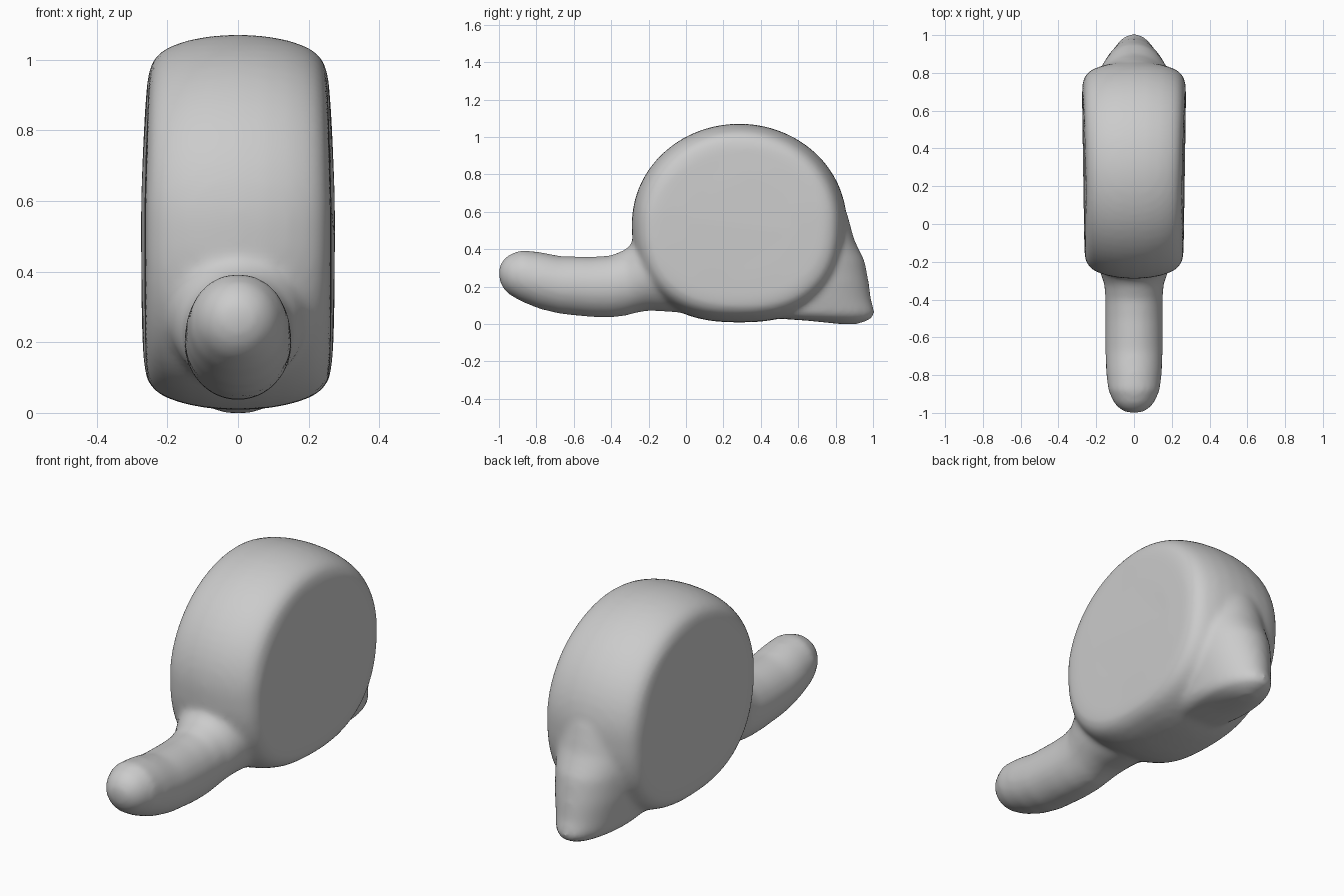
import bpy, bmesh
from math import sin, cos, tau, copysign

if "Cube" in bpy.data.objects:
    bpy.data.objects.remove(bpy.data.objects["Cube"])

SIDES = 64
bm = bmesh.new()


def loft(rings):
    """Skin a list of equal point rings and cap both ends."""
    loops = [[bm.verts.new(p) for p in ring] for ring in rings]
    for a, b in zip(loops, loops[1:]):
        for i in range(SIDES):
            j = (i + 1) % SIDES
            bm.faces.new((a[i], a[j], b[j], b[i]))
    bm.faces.new(loops[0][::-1])
    bm.faces.new(loops[-1])


def power(v, e):
    return copysign(abs(v) ** e, v)


angles = [tau * i / SIDES for i in range(SIDES)]


# Round shell: a crowned disc, squarer below, narrower on top, wider at the back
def shell_ring(x, scale):
    ring = []
    for a in angles:
        e = 1 if sin(a) > 0 else 0.82
        y = 0.285 + 0.575 * scale * power(cos(a), e)
        z = 0.54 + 0.532 * scale * power(sin(a), e)
        width = 1 + 0.09 * max(0, y - 0.2) - 0.1 * max(0, z - 0.6)
        ring.append((x * width, y, z))
    return ring


rim = [(0.265, 0.5), (0.262, 0.76), (0.255, 0.84), (0.235, 0.895),
       (0.205, 0.932), (0.15, 0.968), (0.08, 0.992)]
loft([shell_ring(-x, s) for x, s in rim] + [shell_ring(0, 1)]
     + [shell_ring(x, s) for x, s in reversed(rim)])

# Blunt head and neck: y, bottom, top, half width
neck = [(-1.0, 0.25, 0.30, 0.03), (-0.985, 0.20, 0.335, 0.07),
        (-0.95, 0.16, 0.37, 0.105), (-0.88, 0.12, 0.396, 0.137),
        (-0.78, 0.08, 0.385, 0.148), (-0.67, 0.054, 0.363, 0.152),
        (-0.5, 0.037, 0.36, 0.152), (-0.4, 0.035, 0.367, 0.152),
        (-0.32, 0.045, 0.40, 0.157), (-0.27, 0.06, 0.45, 0.175),
        (-0.2, 0.072, 0.5, 0.2), (0.0, 0.06, 0.5, 0.2)]
loft([[(w * cos(a), y, (lo + hi) / 2 + (hi - lo) / 2 * sin(a))
       for a in angles] for y, lo, hi, w in neck])

# Broad tail tapering out of the back of the shell: z, front, back, half width
tail = [(0.0, 0.82, 0.92, 0.04), (0.018, 0.65, 0.97, 0.09),
        (0.035, 0.4, 1.0, 0.14), (0.06, 0.35, 1.01, 0.16),
        (0.13, 0.35, 0.99, 0.18), (0.22, 0.35, 0.978, 0.2),
        (0.34, 0.35, 0.955, 0.215), (0.45, 0.35, 0.9, 0.23),
        (0.58, 0.35, 0.865, 0.23), (0.72, 0.3, 0.8, 0.2)]
loft([[(w * cos(a), (f + b) / 2 + (b - f) / 2 * sin(a), z)
       for a in angles] for z, f, b, w in tail])

bmesh.ops.recalc_face_normals(bm, faces=bm.faces)
mesh = bpy.data.meshes.new("snail_body")
bm.to_mesh(mesh)
bm.free()
body = bpy.data.objects.new("snail_body", mesh)
bpy.context.collection.objects.link(body)

# One plain clay colour
clay = bpy.data.materials.new("grey_clay")
clay.use_nodes = True
clay.diffuse_color = (0.6, 0.6, 0.6, 1)
clay.node_tree.nodes["Principled BSDF"].inputs["Base Color"].default_value = clay.diffuse_color
mesh.materials.append(clay)

# Fuse the parts into one soft skin
remesh = body.modifiers.new("fuse", 'REMESH')
remesh.mode = 'VOXEL'
remesh.voxel_size = 0.016
remesh.use_smooth_shade = True
soften = body.modifiers.new("soften", 'SMOOTH')
soften.factor = 0.5
soften.iterations = 12
